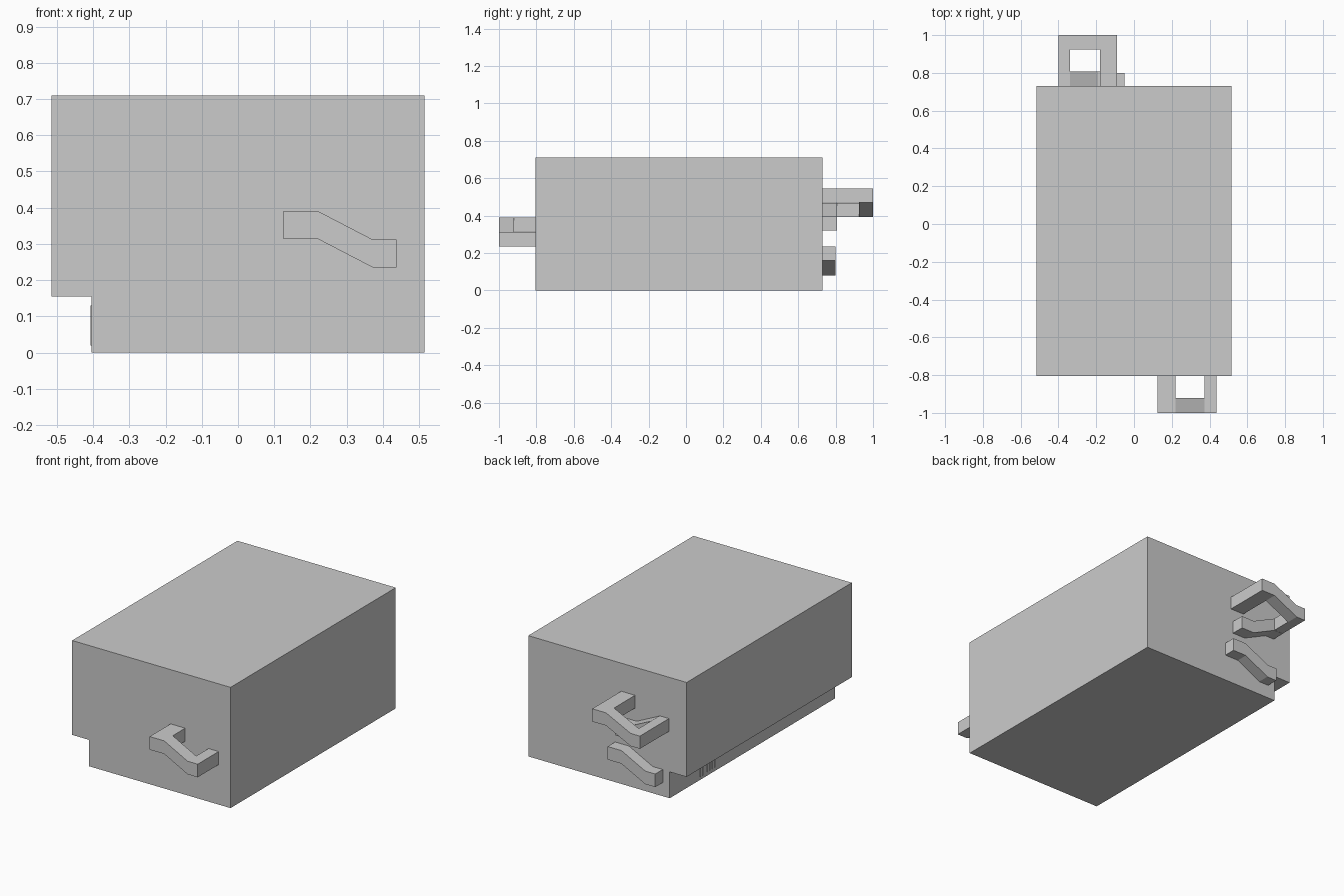
import bpy, bmesh
from mathutils import Vector

if "Cube" in bpy.data.objects:
    bpy.data.objects.remove(bpy.data.objects["Cube"])


def finish(name, bm):
    bmesh.ops.recalc_face_normals(bm, faces=bm.faces[:])
    mesh = bpy.data.meshes.new(name)
    bm.to_mesh(mesh)
    bm.free()
    obj = bpy.data.objects.new(name, mesh)
    bpy.context.collection.objects.link(obj)
    return obj


def extrude_faces(name, quads, offset):
    """Weld a sheet of polygons and extrude it into a solid."""
    bm = bmesh.new()
    for quad in quads:
        bm.faces.new([bm.verts.new(p) for p in quad])
    bmesh.ops.remove_doubles(bm, verts=bm.verts[:], dist=1e-5)
    sheet = bmesh.ops.extrude_face_region(bm, geom=bm.faces[:], use_keep_orig=True)
    moved = [g for g in sheet["geom"] if isinstance(g, bmesh.types.BMVert)]
    bmesh.ops.translate(bm, verts=moved, vec=Vector(offset))
    return finish(name, bm)


def zigzag(name, xs, zs, wall, end, bar=None, drop=0.077):
    """Cranked strip with flat ends; with bar set, its middle is only the outer bar."""
    cut = bar if bar is not None else (wall + end) / 2
    quads = []
    for i in range(3):
        for j, (y0, y1) in enumerate(((wall, cut), (cut, end))):
            if bar is not None and i == 1 and j == 0:
                continue
            quads.append([(xs[i], y0, zs[i]), (xs[i + 1], y0, zs[i + 1]),
                          (xs[i + 1], y1, zs[i + 1]), (xs[i], y1, zs[i])])
    return extrude_faces(name, quads, (0, 0, -drop))


# Main housing with a step along the lower left edge
FRONT, BACK = -0.805, 0.73
outline = [(-0.405, 0), (0.515, 0), (0.515, 0.71), (-0.515, 0.71),
           (-0.515, 0.155), (-0.405, 0.155)]
extrude_faces("housing", [[(x, FRONT, z) for x, z in outline]], (0, BACK - FRONT, 0))

# Cranked handles at the front and back
zigzag("front_handle", (0.125, 0.22, 0.372, 0.438), (0.391, 0.391, 0.312, 0.312),
       FRONT, -1.0, -0.92)
zigzag("back_handle", (-0.40, -0.34, -0.18, -0.09), (0.467, 0.467, 0.545, 0.545),
       BACK, 1.0, 0.925, 0.075)

# Shallow cranked strips below the back handle
zigzag("back_middle_strip", (-0.40, -0.34, -0.19, -0.105), (0.466, 0.466, 0.395, 0.395),
       BACK, 0.808, drop=0.075)
zigzag("back_lower_strip", (-0.36, -0.295, -0.14, -0.05), (0.157, 0.157, 0.236, 0.236),
       BACK, 0.80)

# Small vent ribs inside the step
for i in range(7):
    y = 0.30 + i * 0.023
    extrude_faces(f"vent_rib_{i + 1}",
                  [[(-0.404, y, 0.02), (-0.404, y + 0.012, 0.02),
                    (-0.404, y + 0.012, 0.13), (-0.404, y, 0.13)]], (-0.004, 0, 0))
